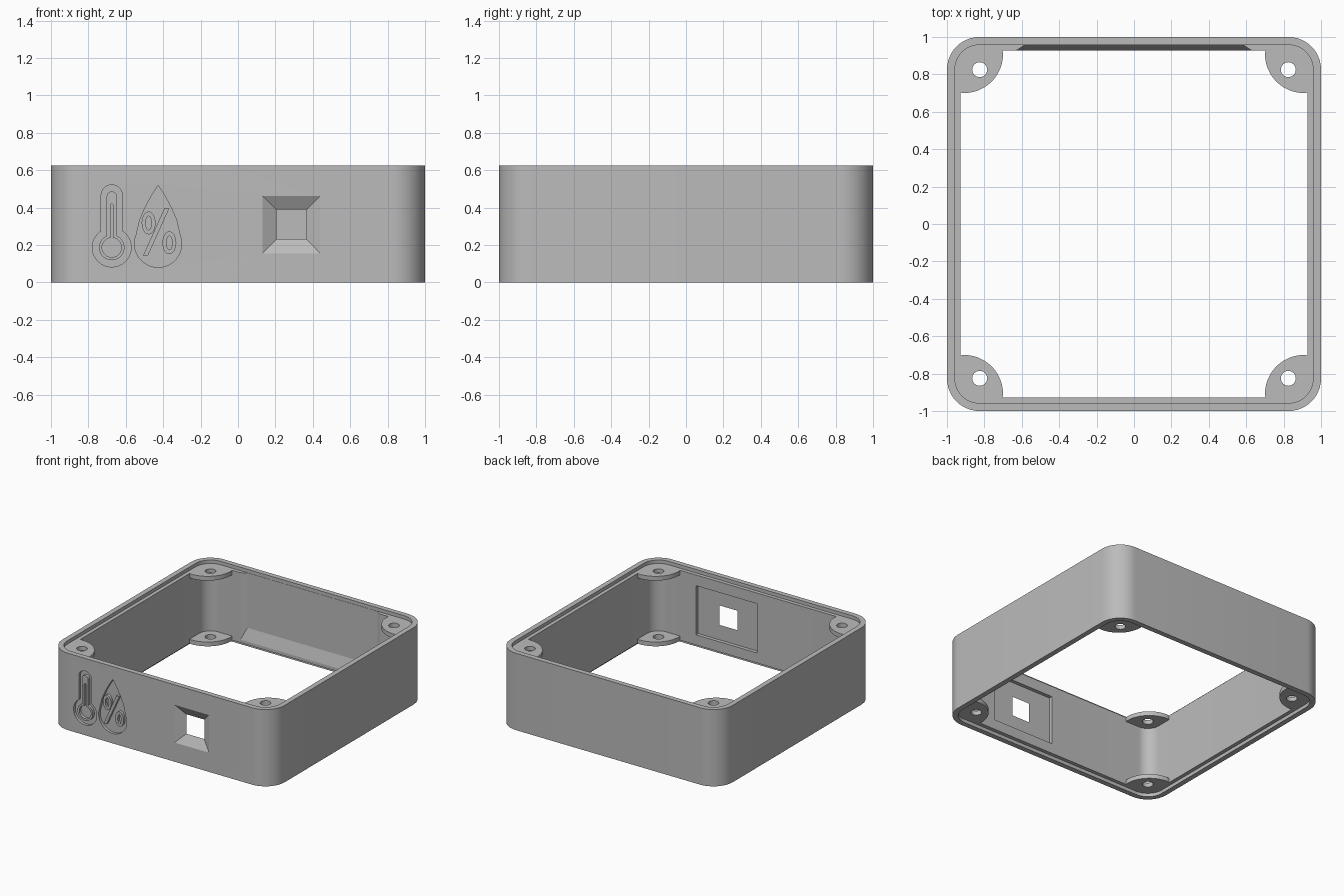
import bpy, bmesh
from math import sin, cos, asin, pi, radians

if "Cube" in bpy.data.objects:
    bpy.data.objects.remove(bpy.data.objects["Cube"])

H = 0.625          # frame height
LIP = 0.028        # depth of the rebate on both rims
INNER = 0.928      # inner wall face
CORNER = 0.825     # centre of corner arcs and screw holes

grey = bpy.data.materials.new("grey plastic")
grey.use_nodes = True
tone = (0.5, 0.5, 0.5, 1)
grey.diffuse_color = tone
grey.node_tree.nodes["Principled BSDF"].inputs["Base Color"].default_value = tone


def loft(name, rings, closed=False):
    """Skin matching rings of points; cap the ends unless closed."""
    bm = bmesh.new()
    loops = [[bm.verts.new(p) for p in ring] for ring in rings]
    n = len(loops[0])
    pairs = list(zip(loops, loops[1:]))
    if closed:
        pairs.append((loops[-1], loops[0]))
    else:
        bm.faces.new(loops[0])
        bm.faces.new(loops[-1])
    for a, b in pairs:
        for i in range(n):
            j = (i + 1) % n
            bm.faces.new((a[i], a[j], b[j], b[i]))
    bmesh.ops.recalc_face_normals(bm, faces=bm.faces)
    mesh = bpy.data.meshes.new(name)
    bm.to_mesh(mesh)
    bm.free()
    mesh.materials.append(grey)
    obj = bpy.data.objects.new(name, mesh)
    bpy.context.collection.objects.link(obj)
    return obj


def cut(target, cutter):
    """Subtract the cutter, apply, then remove it."""
    mod = target.modifiers.new("cut", 'BOOLEAN')
    mod.operation, mod.solver, mod.object = 'DIFFERENCE', 'EXACT', cutter
    bpy.ops.object.select_all(action='DESELECT')
    bpy.context.view_layer.objects.active = target
    target.select_set(True)
    bpy.ops.object.modifier_apply(modifier=mod.name)
    bpy.data.objects.remove(cutter)


def arc(cx, cy, rx, ry, a0, a1, n):
    return [(cx + rx * cos(radians(a0 + (a1 - a0) * i / n)),
             cy + ry * sin(radians(a0 + (a1 - a0) * i / n))) for i in range(n + 1)]


def ellipse(cx, cz, rx, rz, n=32):
    return arc(cx, cz, rx, rz, 0, 360, n)[:-1]


def rect(x0, x1, z0, z1):
    return [(x0, z0), (x1, z0), (x1, z1), (x0, z1)]


def rounded_square(half):
    r = half - CORNER
    pts = []
    for sx, sy, a in ((1, 1, 0), (-1, 1, 90), (-1, -1, 180), (1, -1, 270)):
        pts += arc(sx * CORNER, sy * CORNER, r, r, a, a + 90, 12)
    return pts


def across_y(name, sections):
    """Loft of (outline in x and z, y) sections."""
    return loft(name, [[(x, y, z) for x, z in pts] for pts, y in sections])


def engrave(target, pts, depth):
    cut(target, across_y("cutter", [(pts, -1.1), (pts, -1 + depth)]))


# Frame: a rebated wall section swept around a rounded square
ledge = 0.958
section = [(1, 0), (1, H), (ledge, H), (ledge, H - LIP),
           (INNER, H - LIP), (INNER, LIP), (ledge, LIP), (ledge, 0)]
frame = loft("frame", [[(x, y, z) for x, y in rounded_square(h)] for h, z in section], True)

# Tapered window with a rectangular pocket behind it
cut(frame, across_y("cutter", [(rect(0.01, 0.56, 0.11, 0.51), -0.957),
                               (rect(0.01, 0.56, 0.11, 0.51), -0.9)]))
cut(frame, across_y("cutter", [(rect(0.13, 0.44, 0.155, 0.463), -1.0005),
                               (rect(0.207, 0.365, 0.233, 0.388), -0.956),
                               (rect(0.207, 0.365, 0.233, 0.388), -0.94)]))

# Shallow sloped hollow inside the back wall, open at the top ledge
cut(frame, across_y("cutter", [(rect(-0.63, 0.63, 0.05, 0.64), INNER - 0.001),
                               (rect(-0.585, 0.585, 0.15, 0.64), 0.956)]))


# Engraved thermometer: sunk outline, raised body, sunk column
def keyhole(cx, cz, bulb, half, top):
    a = asin(half / bulb) * 180 / pi
    return (arc(cx, cz, bulb, bulb, 90 + a, 450 - a, 32)
            + arc(cx, top - half, half, half, 0, 180, 12))


DEPTH = 0.022
TX, TZ = -0.675, 0.187
engrave(frame, keyhole(TX, TZ, 0.104, 0.057, 0.522), DEPTH)
body = keyhole(TX, TZ, 0.068, 0.027, 0.487)
thermometer = across_y("thermometer_body", [(body, -1), (body, -0.965)])
engrave(thermometer, keyhole(TX, TZ, 0.052, 0.008, 0.42), DEPTH)

# Engraved drop with a raised percent sign
DX, DZ, R, TIP = -0.427, 0.207, 0.126, 0.519
drop = [(DX, TIP)]
side = arc(DX, DZ, R, R, 160, 380, 32)
shoulder = [(0.118, 0.25), (0.098, 0.335), (0.065, 0.41), (0.032, 0.47)]
drop += [(DX - x, z) for x, z in reversed(shoulder)] + side + [(DX + x, z) for x, z in shoulder]
engrave(frame, drop, DEPTH)

slash = [(-0.508, 0.143), (-0.482, 0.143), (-0.368, 0.395), (-0.394, 0.395)]
across_y("percent_slash", [(slash, -1), (slash, -0.965)])
rings = []
for label, cx, cz in (("upper", -0.478, 0.318), ("lower", -0.367, 0.212)):
    outer = ellipse(cx, cz, 0.037, 0.061)
    ring = across_y("percent_ring_" + label, [(outer, -1), (outer, -0.965)])
    engrave(ring, ellipse(cx, cz, 0.015, 0.037), DEPTH)
    rings.append(ring)

# Screw tabs in each corner, top and bottom
THICK = 0.035
tab_shape = ([(0.705, 0.94)] + arc(0.91, 0.91, 0.21, 0.21, 180, 270, 20) + [(0.94, 0.705)]
             + arc(CORNER, CORNER, 0.125, 0.125, 0, 90, 8))
tabs = []
for level, z in (("bottom", LIP), ("top", H - LIP - THICK)):
    for sx, sy, place in ((1, 1, "back_left"), (-1, 1, "back_right"),
                          (1, -1, "front_left"), (-1, -1, "front_right")):
        tab = loft(f"screw_tab_{level}_{place}",
                   [[(sx * x, sy * y, h) for x, y in tab_shape] for h in (z, z + THICK)])
        hole = ellipse(sx * CORNER, sy * CORNER, 0.04, 0.04, 24)
        cut(tab, loft("cutter", [[(x, y, h) for x, y in hole] for h in (z - 0.1, z + 0.1)]))
        tabs.append(tab)

# Smooth the curved walls, keeping edges sharp
bpy.ops.object.select_all(action='DESELECT')
for obj in [frame, thermometer] + rings + tabs:
    obj.select_set(True)
bpy.context.view_layer.objects.active = frame
bpy.ops.object.shade_smooth_by_angle(angle=radians(12))
